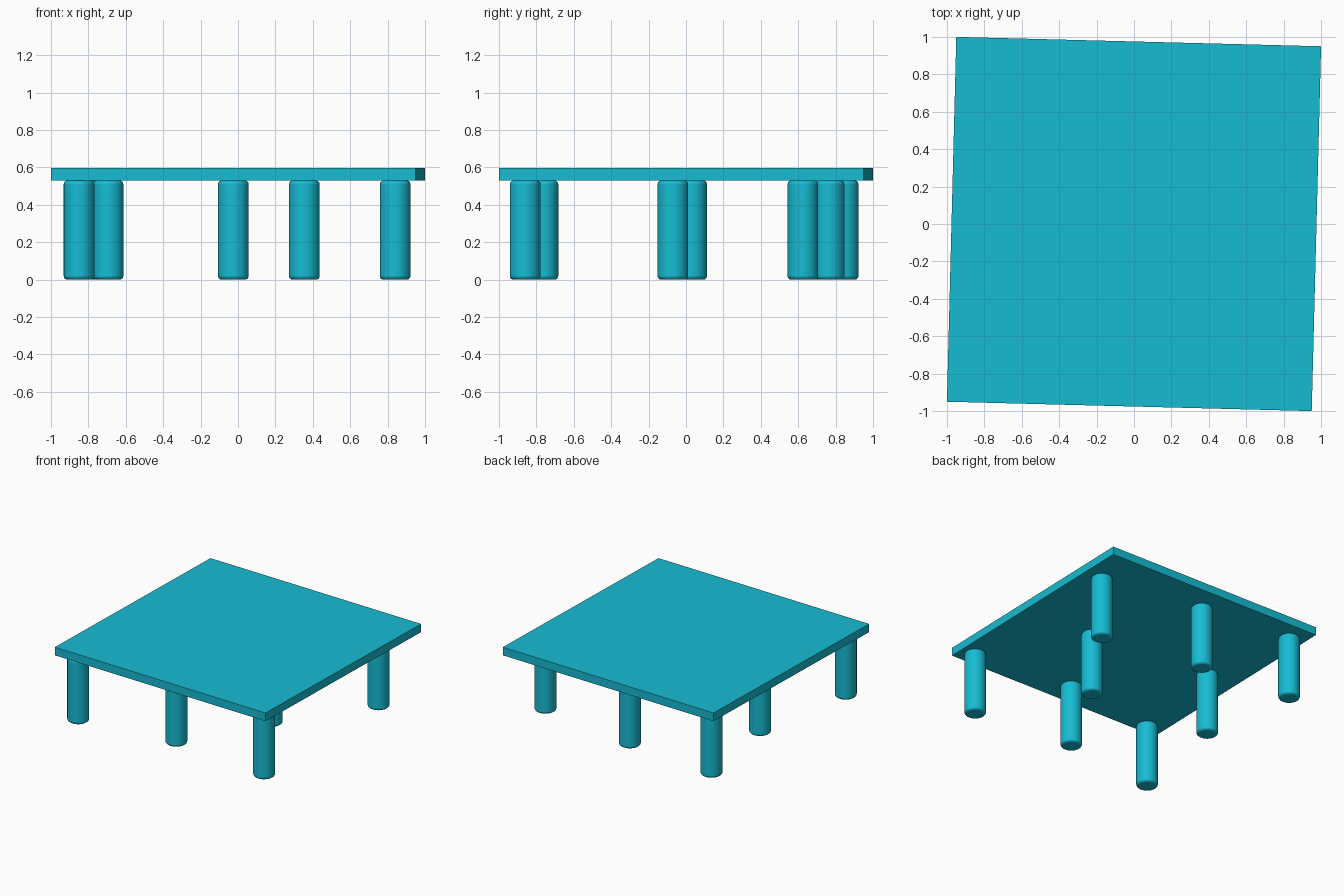
import bpy, math

if "Cube" in bpy.data.objects:
    bpy.data.objects.remove(bpy.data.objects["Cube"])

mat = bpy.data.materials.new("turquoise")
mat.diffuse_color = (0.008, 0.5, 0.65, 1)
mat.use_nodes = True
mat.node_tree.nodes["Principled BSDF"].inputs["Base Color"].default_value = mat.diffuse_color

TOP, UNDER = 0.597, 0.53
RADIUS = 0.082

# Deck: thin square slab, turned slightly clockwise
bpy.ops.mesh.primitive_cube_add(size=1, location=(0, 0, (TOP + UNDER) / 2))
deck = bpy.context.object
deck.name = "deck"
deck.scale = (1.951, 1.951, TOP - UNDER)
deck.rotation_euler.z = -math.atan2(0.025, 0.975)
deck.data.materials.append(mat)


# Round legs with softly rounded ends
def add_leg(number, x, y):
    bpy.ops.mesh.primitive_cylinder_add(vertices=48, radius=RADIUS, depth=UNDER,
                                        location=(x, y, UNDER / 2))
    leg = bpy.context.object
    leg.name = f"leg_{number}"
    leg.data.materials.append(mat)
    bevel = leg.modifiers.new("rounded_ends", 'BEVEL')
    bevel.width = 0.02
    bevel.segments = 4
    bevel.limit_method = 'ANGLE'
    bevel.angle_limit = math.radians(40)
    bpy.ops.object.shade_smooth_by_angle(angle=math.radians(40))


leg_positions = [
    (0.84, -0.86), (-0.025, -0.765), (-0.85, -0.86),   # front row
    (-0.695, 0.03), (0.355, -0.07),                    # middle
    (-0.82, 0.84), (-0.025, 0.765), (0.84, 0.625),     # back row
]
for i, (x, y) in enumerate(leg_positions, 1):
    add_leg(i, x, y)
